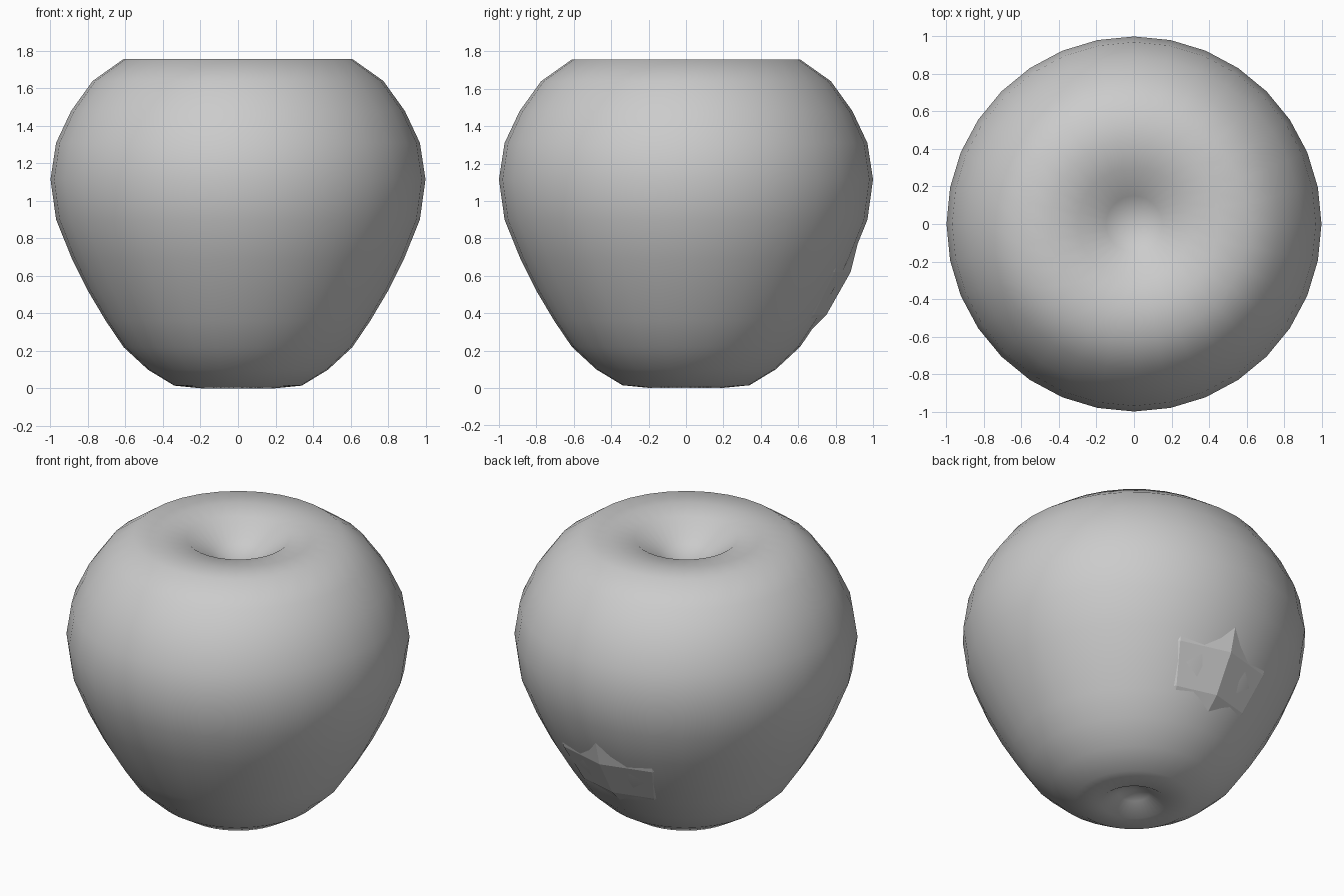
import bpy, bmesh, math

if "Cube" in bpy.data.objects:
    bpy.data.objects.remove(bpy.data.objects["Cube"])


def lathe(name, profile, sides, centre_y=0.0, smooth=True):
    """Revolve (radius, z) points, bottom to top; radius 0 makes a pole."""
    bm = bmesh.new()
    rings = []
    for r, z in profile:
        if r == 0:
            rings.append([bm.verts.new((0, centre_y, z))])
            continue
        ring = []
        for i in range(sides):
            a = math.pi / 2 + 2 * math.pi * i / sides
            ring.append(bm.verts.new((r * math.cos(a), centre_y + r * math.sin(a), z)))
        rings.append(ring)
    for lo, hi in zip(rings, rings[1:]):
        for i in range(sides):
            j = (i + 1) % sides
            if len(lo) == 1:
                bm.faces.new((lo[0], hi[j], hi[i]))
            elif len(hi) == 1:
                bm.faces.new((lo[i], lo[j], hi[0]))
            else:
                bm.faces.new((lo[i], lo[j], hi[j], hi[i]))
    bmesh.ops.recalc_face_normals(bm, faces=bm.faces)
    for f in bm.faces:
        f.smooth = smooth
    me = bpy.data.meshes.new(name)
    bm.to_mesh(me)
    bm.free()
    ob = bpy.data.objects.new(name, me)
    bpy.context.collection.objects.link(ob)
    return ob


# Smooth apple body with a dimple at the top and bottom
lathe("apple_body", [
    (0, 0.09), (0.09, 0.06), (0.19, 0.0), (0.34, 0.015), (0.48, 0.10),
    (0.61, 0.22), (0.705, 0.36), (0.80, 0.52), (0.885, 0.69), (0.97, 0.90),
    (1.0, 1.115), (0.97, 1.31), (0.89, 1.48), (0.775, 1.64), (0.61, 1.757),
    (0.45, 1.757), (0.30, 1.74), (0.15, 1.63), (0, 1.56)], 32)

# Faceted inner lump that just breaks the skin low on the back
lathe("inner_lump", [
    (0, 0.14), (0.20, 0.14), (0.31, 0.20), (0.50, 0.39), (0.63, 0.62),
    (0.675, 0.80), (0.55, 1.05), (0, 1.15)], 12, centre_y=0.25, smooth=False)
